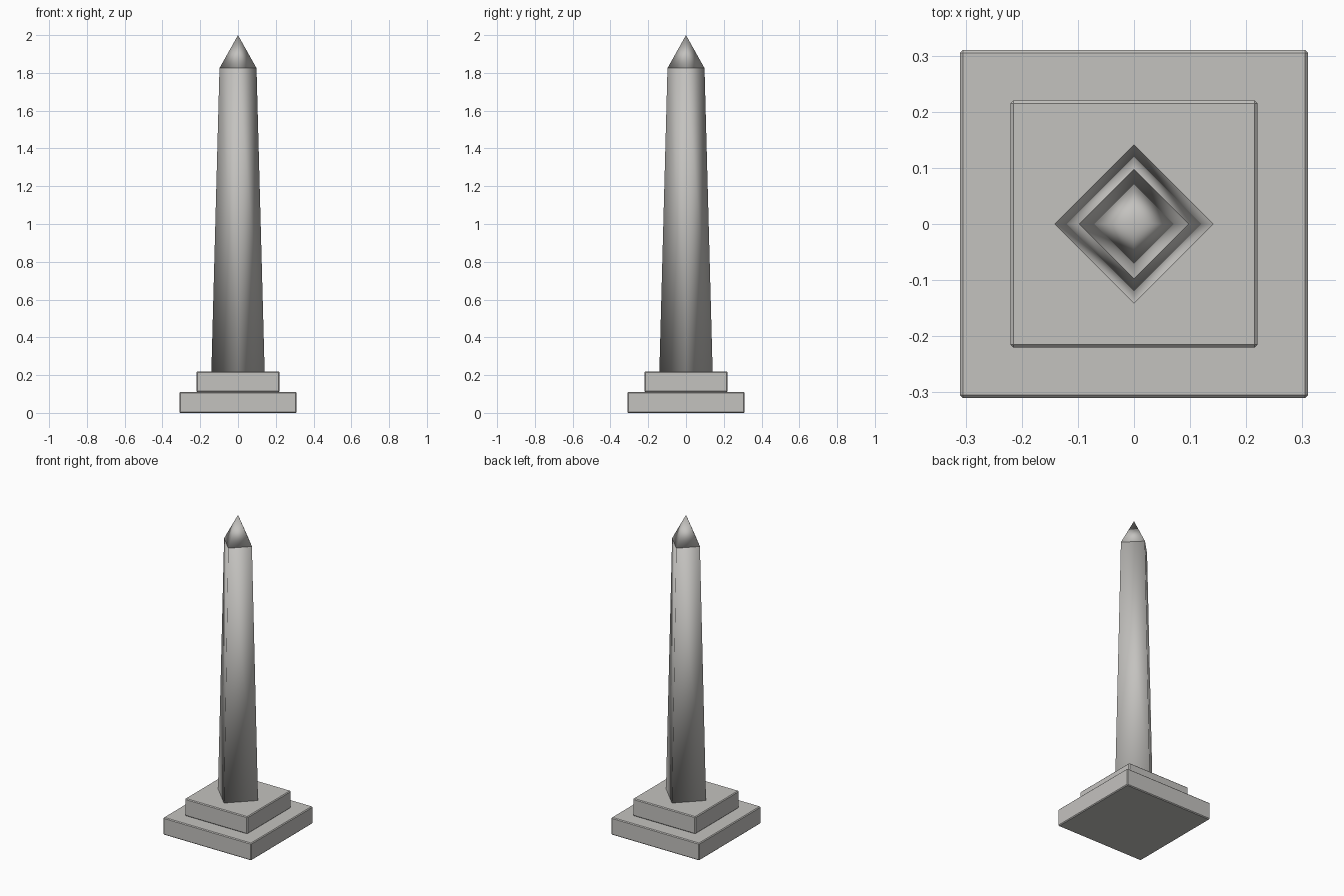
import bpy
from math import radians

cube = bpy.data.objects.get("Cube")
if cube:
    bpy.data.objects.remove(cube, do_unlink=True)

stone = bpy.data.materials.new("grey_stone")
stone.use_nodes = True
colour = (0.55, 0.54, 0.52, 1)
stone.diffuse_color = colour
stone.node_tree.nodes["Principled BSDF"].inputs["Base Color"].default_value = colour


def finish(name):
    obj = bpy.context.object
    obj.name = name
    obj.data.materials.append(stone)
    return obj


def slab(name, width, bottom, top):
    """Square step with a fine chamfer on its edges."""
    bpy.ops.mesh.primitive_cube_add(size=1, location=(0, 0, (bottom + top) / 2))
    obj = finish(name)
    obj.scale = (width, width, top - bottom)
    bpy.ops.object.transform_apply(location=False, rotation=False, scale=True)
    bevel = obj.modifiers.new("chamfer", "BEVEL")
    bevel.width = 0.005
    bevel.segments = 1


def spire(name, lower, upper, bottom, top):
    """Four-sided taper with its corners on the axes, shaded smooth."""
    bpy.ops.mesh.primitive_cone_add(vertices=4, radius1=lower, radius2=upper,
                                    depth=top - bottom,
                                    location=(0, 0, (bottom + top) / 2))
    finish(name)
    bpy.ops.object.shade_smooth()


# Stepped base
slab("lower_step", 0.62, 0, 0.11)
slab("upper_step", 0.44, 0.11, 0.22)

# Tapered shaft and pointed cap
spire("shaft", 0.141, 0.098, 0.22, 1.825)
spire("cap", 0.098, 0, 1.825, 2)
